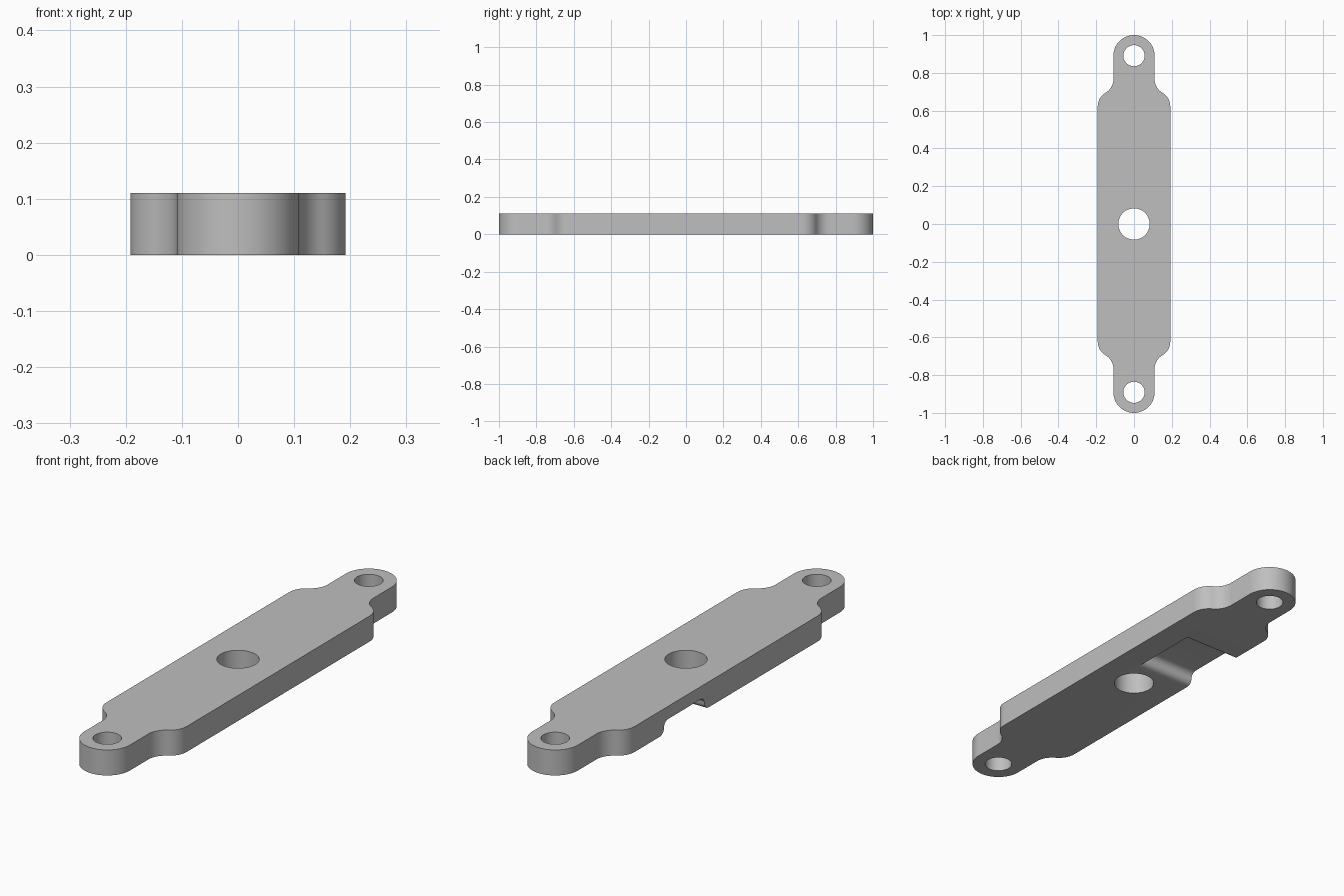
import bpy, bmesh
from math import sin, cos, pi, radians
from mathutils import Vector

cube = bpy.data.objects.get("Cube")
if cube:
    bpy.data.objects.remove(cube, do_unlink=True)

THICK = 0.11
END_R, BODY_W, END_Y = 0.109, 0.192, 0.891

grey = bpy.data.materials.new("plain grey")
grey.use_nodes = True
colour = (0.52, 0.52, 0.52, 1)
grey.diffuse_color = colour
grey.node_tree.nodes["Principled BSDF"].inputs["Base Color"].default_value = colour


def arc(cx, cy, r, start, end, steps):
    """Points on an arc, angles in degrees."""
    angles = [radians(start + (end - start) * i / steps) for i in range(steps + 1)]
    return [(cx + r * cos(a), cy + r * sin(a)) for a in angles]


def prism(name, points, offset):
    """Closed solid swept from a flat loop of 3D points."""
    bm = bmesh.new()
    face = bm.faces.new([bm.verts.new(p) for p in points])
    swept = bmesh.ops.extrude_face_region(bm, geom=[face])["geom"]
    moved = [v for v in swept if isinstance(v, bmesh.types.BMVert)]
    bmesh.ops.translate(bm, verts=moved, vec=Vector(offset))
    bmesh.ops.recalc_face_normals(bm, faces=bm.faces)
    mesh = bpy.data.meshes.new(name)
    bm.to_mesh(mesh)
    bm.free()
    mesh.materials.append(grey)
    obj = bpy.data.objects.new(name, mesh)
    bpy.context.collection.objects.link(obj)
    return obj


def cut(target, cutter):
    """Subtract the cutter and discard it."""
    cutter.hide_render = True
    mod = target.modifiers.new("cut", "BOOLEAN")
    mod.operation = "DIFFERENCE"
    mod.solver = "EXACT"
    mod.object = cutter
    bpy.context.view_layer.objects.active = target
    bpy.ops.object.modifier_apply(modifier=mod.name)
    bpy.data.objects.remove(cutter, do_unlink=True)


# Bar outline: one quarter, from the wide side through the shoulder to the tip
R = BODY_W - END_R
shoulder_y = 0.623
neck_y = shoulder_y + 2 * R * sin(pi / 3)
quarter = arc(BODY_W - R, shoulder_y, R, 0, 60, 10)
quarter += arc(END_R + R, neck_y, R, 240, 180, 10)[1:]
quarter += arc(0, END_Y, END_R, 0, 90, 20)
half = quarter + [(-x, y) for x, y in reversed(quarter[:-1])]
outline = half + [(-x, -y) for x, y in half]
bar = prism("mounting_bar", [(x, y, 0) for x, y in outline], (0, 0, THICK))

# Through holes: pivot in the middle, one bolt hole in each end
for y, r in ((0, 0.083), (END_Y, 0.056), (-END_Y, 0.056)):
    ring = arc(0, y, r, 0, 360, 48)[:-1]
    cut(bar, prism("hole_cutter", [(px, py, -0.1) for px, py in ring], (0, 0, 0.4)))

# Underside pocket with S-shaped ends, open on the right-hand side
DEPTH = THICK / 2
r = DEPTH / 2
near, far = 0.121, 0.452
ramp = arc(near, r, r, -90, 0, 8) + arc(near + DEPTH, r, r, 180, 90, 8)[1:]
profile = [(near, -0.05)] + ramp
profile += [(near + far - y, z) for y, z in reversed(profile)]
cut(bar, prism("pocket_cutter", [(0.077, y, z) for y, z in profile], (-0.4, 0, 0)))

# Smooth curved walls, crisp rims
bpy.ops.object.select_all(action="DESELECT")
bar.select_set(True)
bpy.context.view_layer.objects.active = bar
bpy.ops.object.shade_smooth_by_angle(angle=radians(30))
